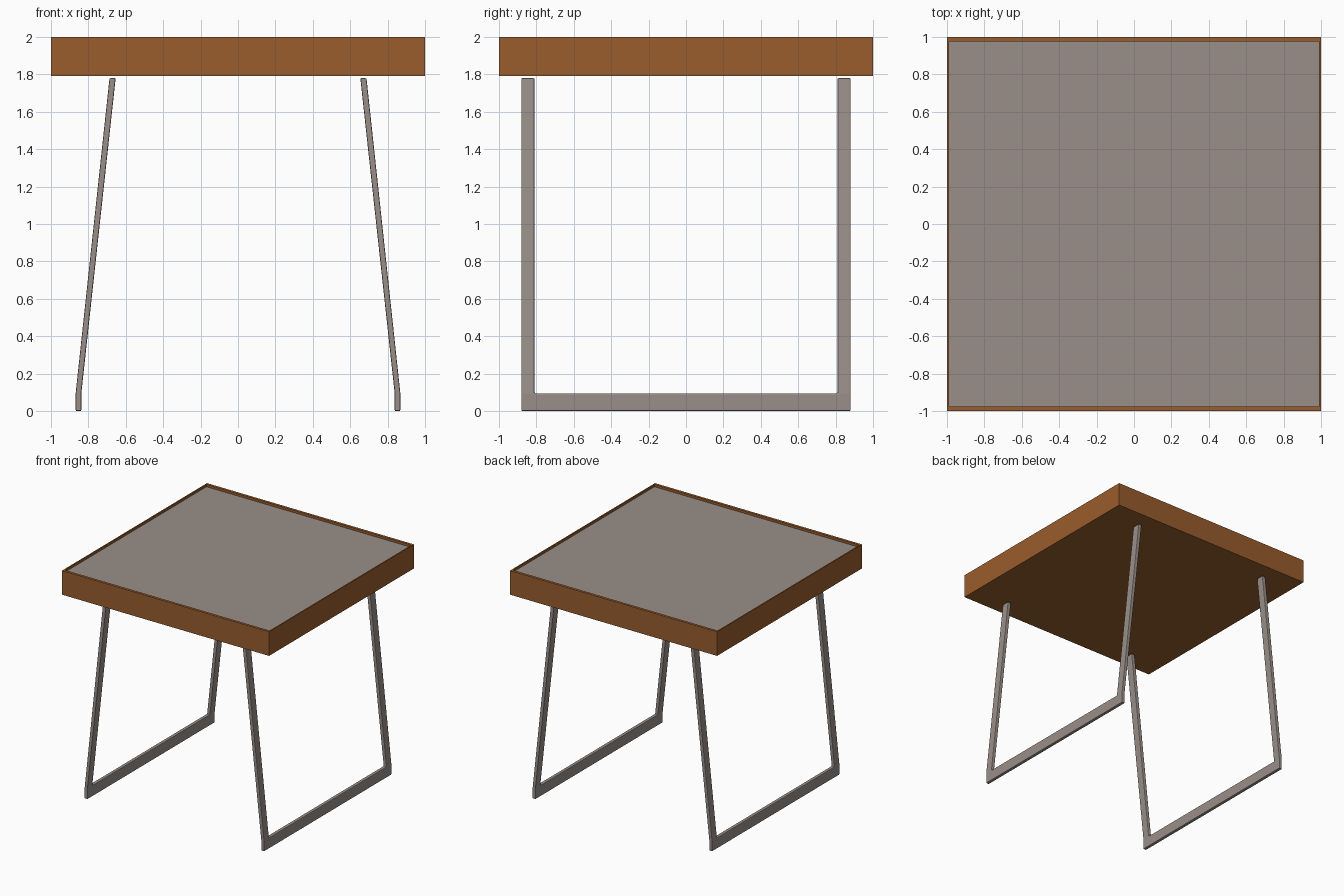
import bpy, bmesh

if "Cube" in bpy.data.objects:
    bpy.data.objects.remove(bpy.data.objects["Cube"])


def material(name, rgb):
    m = bpy.data.materials.new(name)
    m.diffuse_color = (*rgb, 1.0)
    m.use_nodes = True
    m.node_tree.nodes["Principled BSDF"].inputs["Base Color"].default_value = m.diffuse_color
    return m


wood = material("brown wood", (0.32, 0.11, 0.026))
metal = material("warm grey", (0.32, 0.275, 0.25))


def finish(bm, name, mats):
    bmesh.ops.recalc_face_normals(bm, faces=bm.faces)
    me = bpy.data.meshes.new(name)
    bm.to_mesh(me)
    bm.free()
    ob = bpy.data.objects.new(name, me)
    for m in mats:
        me.materials.append(m)
    bpy.context.collection.objects.link(ob)
    return ob


# Table top: wooden tray with a thin rim around a sunken grey panel
bm = bmesh.new()
rings = []
for hx, hy, z in ((1, 1, 1.79), (1, 1, 2.0), (0.989, 0.977, 2.0), (0.989, 0.977, 1.98)):
    rings.append([bm.verts.new((sx * hx, sy * hy, z))
                  for sx, sy in ((-1, -1), (1, -1), (1, 1), (-1, 1))])
for a, b in zip(rings, rings[1:]):
    for i in range(4):
        j = (i + 1) % 4
        bm.faces.new((a[i], a[j], b[j], b[i]))
bm.faces.new(rings[0][::-1])
panel = bm.faces.new(rings[-1])
panel.material_index = 1
finish(bm, "table_top", (wood, metal))


# Sled legs: flat U frames, upright at the floor bar and leaning inward above it
LEVELS = ((0.0, 0.838, 0.868), (0.095, 0.838, 0.868), (1.78, 0.654, 0.687))
YS = (-0.88, -0.81, 0.81, 0.88)


def sled_leg(name, side):
    bm = bmesh.new()
    inner, outer = ([[bm.verts.new((side * lv[k], y, lv[0])) for y in YS]
                     for lv in LEVELS] for k in (1, 2))
    cells = [(0, 0), (0, 1), (0, 2), (1, 0), (1, 2)]  # floor bar, then two uprights
    for grid in (inner, outer):
        for r, c in cells:
            bm.faces.new((grid[r][c], grid[r][c + 1], grid[r + 1][c + 1], grid[r + 1][c]))
    # close the outline of the U between the two flat sides
    path = [(2, 0), (1, 0), (0, 0), (0, 1), (0, 2), (0, 3), (1, 3), (2, 3),
            (2, 2), (1, 2), (1, 1), (2, 1)]
    for (r, c), (s, d) in zip(path, path[1:] + path[:1]):
        bm.faces.new((inner[r][c], inner[s][d], outer[s][d], outer[r][c]))
    ob = finish(bm, name, (metal,))
    bev = ob.modifiers.new("soft edges", 'BEVEL')
    bev.width = 0.006
    bev.segments = 2
    bev.limit_method = 'ANGLE'


sled_leg("left_sled_leg", -1)
sled_leg("right_sled_leg", 1)
